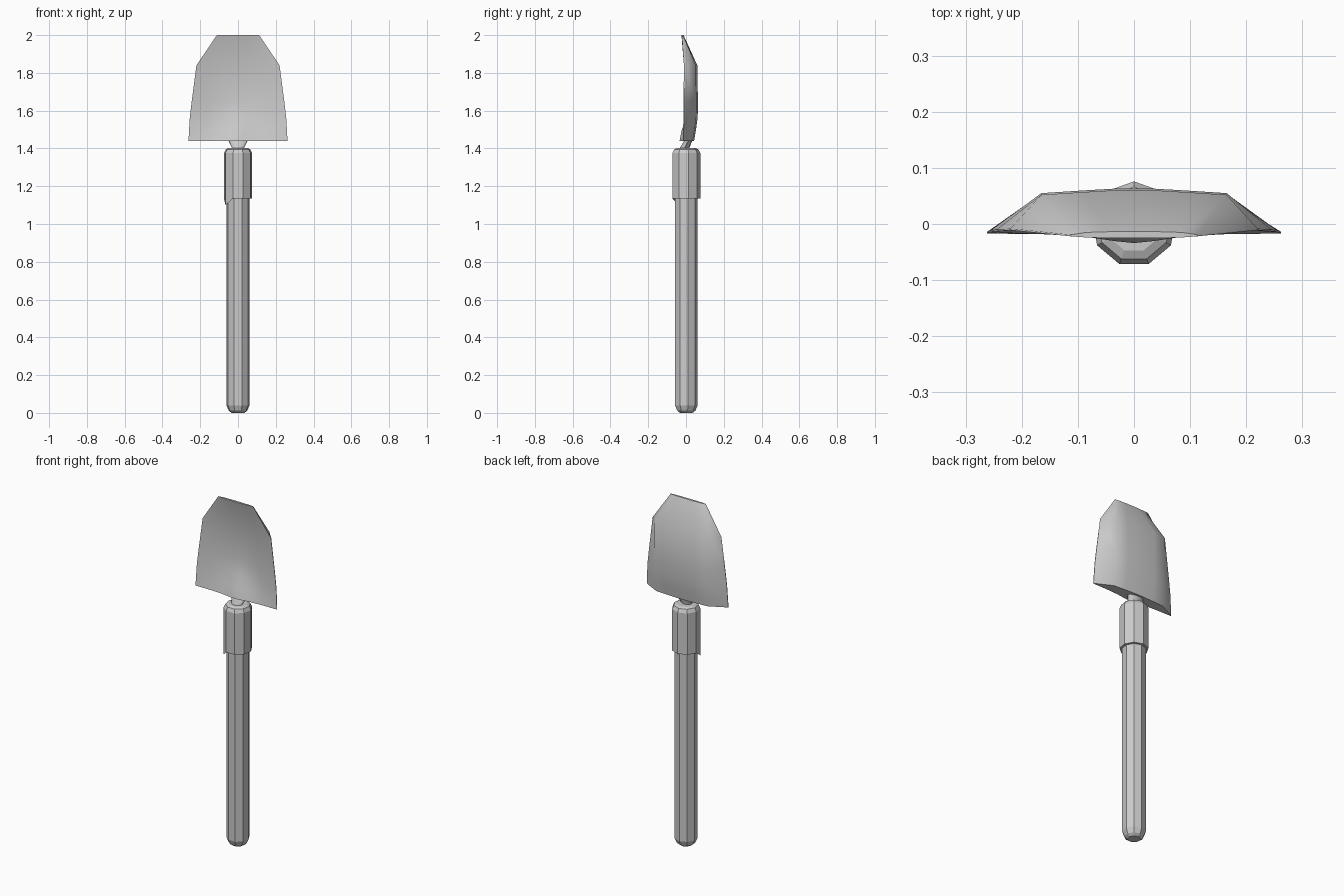
import bpy, bmesh
from math import sin, cos, pi, radians

if "Cube" in bpy.data.objects:
    bpy.data.objects.remove(bpy.data.objects["Cube"])


def loft(name, rings, strip_caps=False):
    """Skin a stack of equal-length point rings and close both ends."""
    bm = bmesh.new()
    vs = [[bm.verts.new(p) for p in ring] for ring in rings]
    n = len(rings[0])
    for a, b in zip(vs, vs[1:]):
        for i in range(n):
            j = (i + 1) % n
            bm.faces.new((a[i], a[j], b[j], b[i]))
    for end in (vs[0], vs[-1]):
        if strip_caps:
            for i in range(n // 2 - 1):
                bm.faces.new((end[i], end[i + 1], end[n - 2 - i], end[n - 1 - i]))
        else:
            bm.faces.new(end)
    bmesh.ops.recalc_face_normals(bm, faces=bm.faces)
    me = bpy.data.meshes.new(name)
    bm.to_mesh(me)
    bm.free()
    ob = bpy.data.objects.new(name, me)
    bpy.context.collection.objects.link(ob)
    return ob


def ring(z, rx, ry=None, y=0, n=9):
    ry = ry or rx
    return [(rx * cos(pi / 2 + 2 * pi * i / n), y + ry * sin(pi / 2 + 2 * pi * i / n), z)
            for i in range(n)]


def smooth(ob, angle):
    bpy.ops.object.select_all(action='DESELECT')
    ob.select_set(True)
    bpy.context.view_layer.objects.active = ob
    bpy.ops.object.shade_smooth_by_angle(angle=radians(angle))


# Nine-sided handle with a rounded butt
loft("handle", [ring(0, .034), ring(.012, .05), ring(.04, .062), ring(1.16, .062)])

# Collar with chamfered top and one drooping corner at the lower rim
bottom = ring(1.135, .076)
x, y, z = bottom[3]
bottom[3] = (x, y, 1.10)
loft("collar", [bottom, ring(1.375, .076), ring(1.395, .066), ring(1.402, .05)])

# Neck leaning back into the blade
neck = loft("neck", [ring(1.38, .034, .028, -.01, 12), ring(1.402, .031, .026, -.008, 12),
                     ring(1.46, .062, .018, .022, 12)])
smooth(neck, 40)

# Blade rows: z, half width, edge y, corner x, back corner y, back centre y,
# front corner y, front centre y, front socket y
rows = [(1.44, .262, -.014, .165, .036, .043, -.018, -.022, -.034),
        (1.50, .259, -.012, .165, .046, .053, -.008, -.004, -.022),
        (1.565, .255, -.011, .165, .054, .062, .000, .010, .006),
        (1.65, .245, -.010, .165, .055, .063, .004, .016, .018),
        (1.84, .220, -.008, .165, .052, .060, .004, .014, .016),
        (2.00, .112, -.019, .085, -.015, -.013, -.024, -.025, -.025)]
rings = []
for z, w, ye, c, yc, ym, fc, fm, fs in rows:
    half = [(w, ye, ye - .003), (c, yc, fc), (c * .55, yc * .4 + ym * .6, fm),
            (.035, ym, fm * .3 + fs * .7), (0, ym, fs)]
    cols = [(-x, b, f) for x, b, f in half] + half[-2::-1]
    rings.append([(x, b, z) for x, b, f in cols] + [(x, f, z) for x, b, f in reversed(cols)])
blade = loft("blade", rings, strip_caps=True)
smooth(blade, 45)
